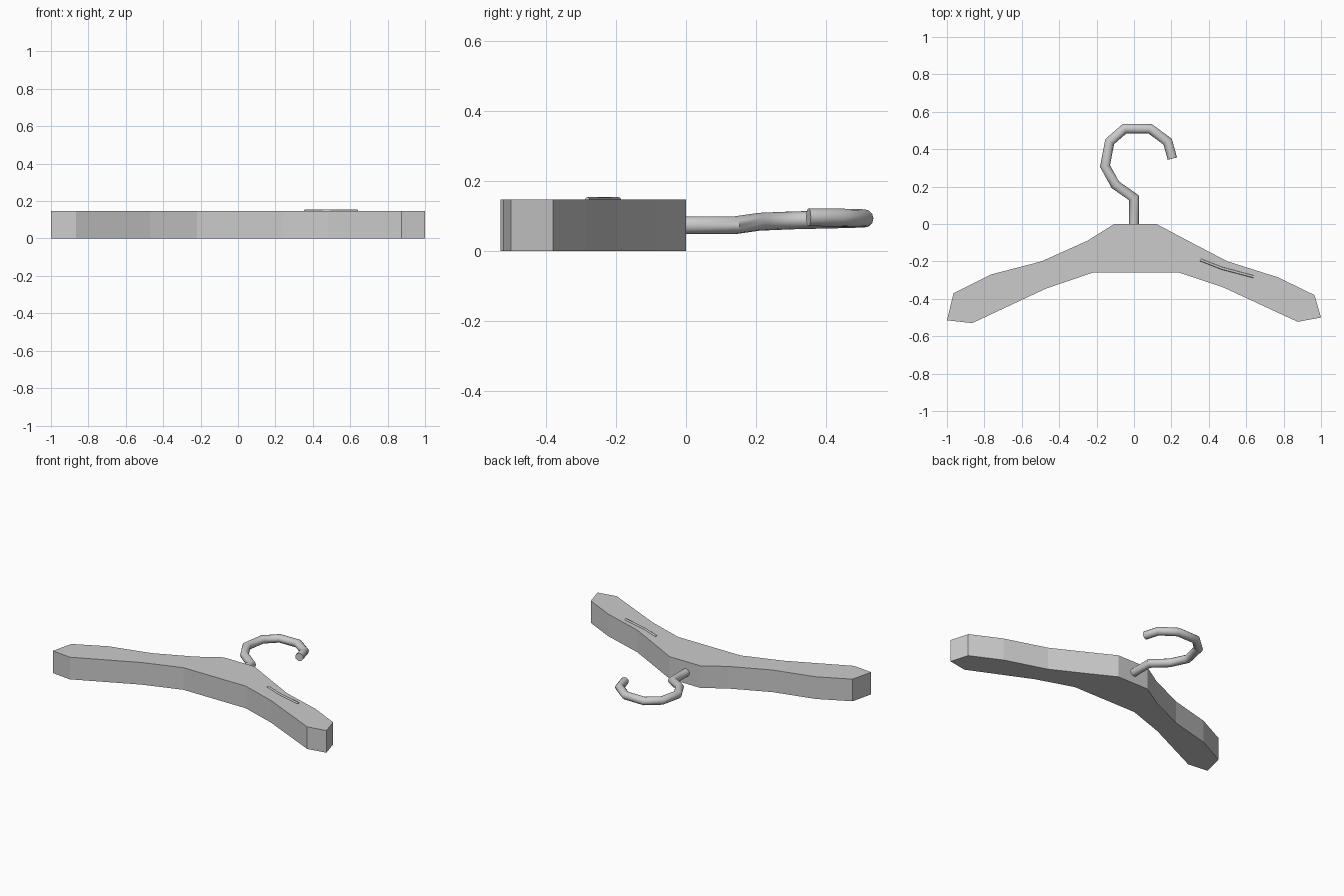
import bpy, bmesh, math
from mathutils import Vector

if "Cube" in bpy.data.objects:
    bpy.data.objects.remove(bpy.data.objects["Cube"])

grey = bpy.data.materials.new("light grey")
grey.diffuse_color = (0.6, 0.6, 0.6, 1)
grey.use_nodes = True
grey.node_tree.nodes["Principled BSDF"].inputs["Base Color"].default_value = grey.diffuse_color


def finish(bm, name):
    bmesh.ops.recalc_face_normals(bm, faces=bm.faces)
    mesh = bpy.data.meshes.new(name)
    bm.to_mesh(mesh)
    bm.free()
    mesh.materials.append(grey)
    obj = bpy.data.objects.new(name, mesh)
    bpy.context.collection.objects.link(obj)
    return obj


def slab(name, outline, height):
    """Flat outline pushed straight up from the ground."""
    bm = bmesh.new()
    base = bm.faces.new([bm.verts.new((x, y, 0)) for x, y in outline])
    new = bmesh.ops.extrude_face_region(bm, geom=[base])["geom"]
    bmesh.ops.translate(bm, vec=(0, 0, height),
                        verts=[v for v in new if isinstance(v, bmesh.types.BMVert)])
    return finish(bm, name)


def tube(name, path, radius, sides):
    """Capped round bar along a path, with mitred corners."""
    bm = bmesh.new()
    pts = [Vector(p) for p in path]
    rings = []
    for i, p in enumerate(pts):
        d_in = (p - pts[max(i - 1, 0)]).normalized()
        d_out = (pts[min(i + 1, len(pts) - 1)] - p).normalized()
        along = (d_in + d_out).normalized()
        side = along.cross(Vector((0, 0, 1))).normalized()
        up = side.cross(along)
        miter = 1.0
        if 0 < i < len(pts) - 1:
            miter = 1 / math.cos(d_in.angle(d_out) / 2)
        angles = [2 * math.pi * k / sides for k in range(sides)]
        rings.append([bm.verts.new(p + side * (radius * miter * math.cos(a))
                                   + up * (radius * math.sin(a))) for a in angles])
    for a, b in zip(rings, rings[1:]):
        for k in range(sides):
            n = (k + 1) % sides
            bm.faces.new((a[k], a[n], b[n], b[k]))
    bm.faces.new(rings[0])
    bm.faces.new(rings[-1])
    obj = finish(bm, name)
    bpy.context.view_layer.objects.active = obj
    obj.select_set(True)
    bpy.ops.object.shade_smooth_by_angle(angle=math.radians(50))
    obj.select_set(False)
    return obj


# Wooden shoulder bar
slab("shoulder_bar", [
    (-0.105, 0), (-0.25, -0.09), (-0.495, -0.20), (-0.765, -0.27), (-0.965, -0.37),
    (-1.0, -0.515), (-0.865, -0.53), (-0.47, -0.345), (-0.22, -0.26), (0.24, -0.26),
    (0.48, -0.34), (0.875, -0.523), (1.0, -0.50), (0.965, -0.38), (0.77, -0.285),
    (0.50, -0.20), (0.28, -0.085), (0.12, 0)], 0.147)

# Bent metal hook
tube("hook", [
    (0, 0, 0.074), (0, 0.14, 0.074), (-0.10, 0.21, 0.084), (-0.155, 0.31, 0.088),
    (-0.13, 0.44, 0.091), (-0.05, 0.51, 0.093), (0.085, 0.51, 0.094),
    (0.18, 0.44, 0.096), (0.205, 0.35, 0.097)], 0.0255, 12)

# Thin raised ridge on the right arm
tube("arm_ridge", [
    (0.355, -0.192, 0.147), (0.47, -0.237, 0.148), (0.64, -0.282, 0.147)], 0.007, 8)
